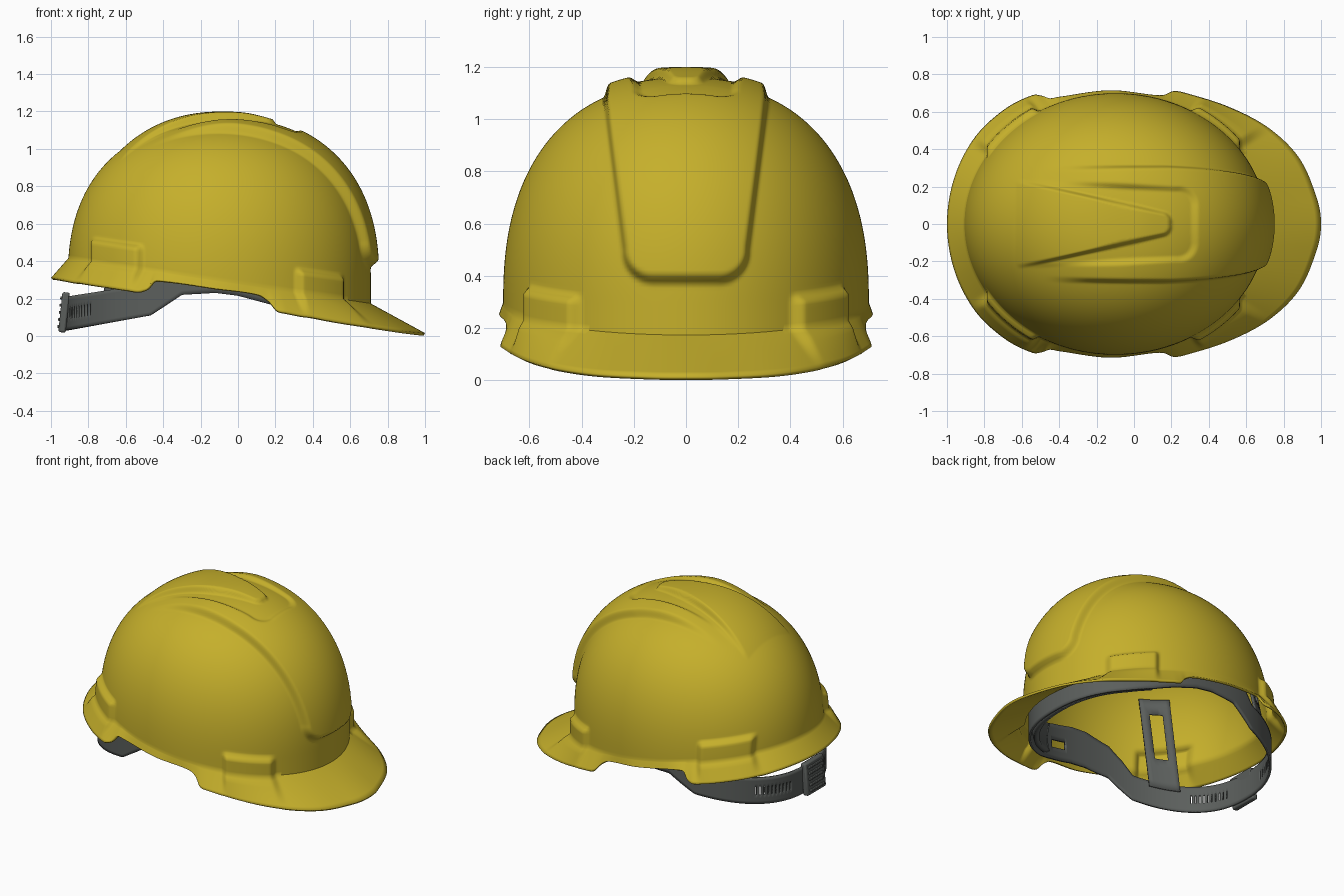
import bpy, bmesh, math
from mathutils import Vector

cube = bpy.data.objects.get("Cube")
if cube:
    bpy.data.objects.remove(cube)

CX, AX, AY = -0.1, 0.81, 0.70      # dome plan ellipse
Z0, H, P = 0.30, 0.84, 2.35        # dome profile


def material(name, rgb, rough):
    m = bpy.data.materials.new(name)
    m.use_nodes = True
    m.diffuse_color = (*rgb, 1)
    b = m.node_tree.nodes["Principled BSDF"]
    b.inputs["Base Color"].default_value = (*rgb, 1)
    b.inputs["Roughness"].default_value = rough
    return m


YELLOW = material("safety_yellow", (0.56, 0.43, 0.024), 0.45)
GREY = material("dark_grey_plastic", (0.105, 0.114, 0.108), 0.6)


def step(v):
    v = min(max(v, 0), 1)
    return v * v * (3 - 2 * v)


def lerp(a, b, k):
    return a + (b - a) * k


def grid_object(name, rows, mat, thickness, closed=False, skip=None):
    """Mesh from rows of points; skip(row, col, centre) leaves holes."""
    bm = bmesh.new()
    vs = [[bm.verts.new(p) for p in r] for r in rows]
    n = len(rows[0])
    for i in range(len(rows) - 1):
        for j in range(n if closed else n - 1):
            k = (j + 1) % n
            q = [vs[i][j], vs[i][k], vs[i + 1][k], vs[i + 1][j]]
            if skip and skip(i, j, (q[0].co + q[2].co) / 2):
                continue
            bm.faces.new(q)
    bmesh.ops.remove_doubles(bm, verts=bm.verts, dist=0.00005)
    bmesh.ops.delete(bm, geom=[v for v in bm.verts if not v.link_faces], context='VERTS')
    me = bpy.data.meshes.new(name)
    bm.to_mesh(me)
    bm.free()
    ob = bpy.data.objects.new(name, me)
    bpy.context.collection.objects.link(ob)
    me.materials.append(mat)
    mod = ob.modifiers.new("thickness", 'SOLIDIFY')
    mod.thickness, mod.offset = thickness, -1
    bpy.ops.object.select_all(action='DESELECT')
    ob.select_set(True)
    bpy.context.view_layer.objects.active = ob
    bpy.ops.object.shade_smooth_by_angle(angle=math.radians(55))


# Rim: half outline from the back to the tip of the peak
RIM = [Vector(p) for p in (
    (-1, 0, .31), (-.96, .25, .305), (-.85, .465, .285), (-.69, .615, .26),
    (-.54, .69, .24), (-.49, .685, .25), (-.45, .672, .295), (-.4, .68, .295),
    (-.13, .715, .255), (.11, .69, .22), (.16, .69, .19), (.21, .71, .137),
    (.26, .705, .125), (.51, .625, .08), (.725, .51, .05), (.885, .35, .027),
    (.98, .13, .016), (1, 0, .015))]


def smooth_path(pts, per):
    """Smooth curve through pts, mirrored tangents at both ends."""
    flip = lambda p: Vector((p.x, -p.y, p.z))
    q = [flip(pts[1])] + pts + [flip(pts[-2])]
    tan = [(q[i + 1] - q[i - 1]) / ((q[i + 1] - q[i]).length + (q[i] - q[i - 1]).length)
           for i in range(1, len(q) - 1)]
    out = []
    for i in range(len(pts) - 1):
        d = (pts[i + 1] - pts[i]).length
        n = max(3, round(d * per))
        for k in range(n):
            t = k / n
            a, b = (1 + 2 * t) * (1 - t) ** 2, t * t * (3 - 2 * t)
            out.append(a * pts[i] + b * pts[i + 1]
                       + d * t * (1 - t) ** 2 * tan[i] - d * t * t * (1 - t) * tan[i + 1])
    return out + [pts[-1]]


half = smooth_path(RIM, 75)
rim = half + [Vector((p.x, -p.y, p.z)) for p in half[-2:0:-1]]
rim.reverse()                      # anticlockwise, so normals face out


def foot(x):
    return 0.28 - 0.15 * x


def rounded_box(a, b, r):
    """Distance to a corner bounded by a < 0 and b < 0, rounded by r."""
    a, b = a + r, b + r
    return math.hypot(max(a, 0), max(b, 0)) + min(max(a, b), 0) - r


def relief(p):
    """Height of raised and sunk details above the plain dome."""
    x, y, z = p.x, abs(p.y), p.z
    # Raised front panel with rounded lower corners
    w = 0.25 + 0.07 * min(max((z - 0.5) / 0.55, 0), 1)
    h = 0.045 * step(-rounded_box(y - w, 0.362 - z, 0.13) / 0.045) * step((x + 0.5) / 0.5)
    # Crown recess with a tongue inside it
    if z > 0.85 and -0.64 < x < 0.4:
        k = min(max((x + 0.6) / 0.8, 0), 1)
        sd = rounded_box(y - lerp(0.245, 0.195, k), x - 0.325, 0.1)
        h = lerp(h, 0.028 * k, step(-sd / 0.032) * step((x + 0.6) / 0.08))
        sd = rounded_box(y - lerp(0.24, 0.06, k), x - 0.2, 0.05)
        rise = math.sin(math.pi / 2 * min(max((x + 0.63) / 0.56, 0), 1))
        h = lerp(h, 0.06 * rise - 0.012 * step(x / 0.2), step(-sd / 0.03))
    # Four accessory slot blocks near the rim
    top = step((foot(x) + 0.135 - z) / 0.035)
    for lo, hi in ((0.30, 0.57), (-0.79, -0.50)):
        if y > 0.25:
            h = max(h, 0.034 * top * step((x - lo) / 0.035) * step((hi - x) / 0.035))
    return h


def dome_point(c, s, z):
    u = max(0, (z - Z0) / H)
    rad = max(0, 1 - u ** P) ** (1 / P)
    p = Vector((CX + AX * rad * c, AY * rad * s, z))
    k = rad ** (P - 1)
    n = Vector((k * c / AX, k * s / AY, u ** (P - 1) / H)).normalized()
    return p, n


# Shell: flared skirt and peak, then the dome with its relief
DOME, SKIRT = 125, 9
angles = [math.atan2(p.y / AY, (p.x - CX) / AX) for p in rim]
trig = [(math.cos(a), math.sin(a)) for a in angles]
rows = []
for i in range(SKIRT):
    k = i / SKIRT
    row = []
    for e, (c, s) in zip(rim, trig):
        p, n = dome_point(c, s, foot(CX + AX * c))
        row.append(e.lerp(p, k) + n * relief(p) * min(1, 1.3 * k))
    rows.append(row)
for i in range(DOME + 1):
    t = math.sin(math.pi / 2 * i / DOME) ** (2 / P)
    row = []
    for c, s in trig:
        p, n = dome_point(c, s, lerp(foot(CX + AX * c), Z0 + H, t))
        row.append(p + n * relief(p))
    rows.append(row)
grid_object("helmet_shell", rows, YELLOW, 0.015, closed=True)

# Headband: ribbon around the head, edges vary along x
BX, BAX, BAY = -0.13, 0.79, 0.62
EDGES = ((-.92, .03, .21), (-.47, .11, .28), (-.4, .155, .36), (-.3, .22, .44),
         (-.12, .23, .48), (0, .215, .47), (.17, .17, .42), (.3, .13, .37),
         (.45, .1, .31), (.66, .075, .24))


def band_edges(x):
    for (x0, a0, b0), (x1, a1, b1) in zip(EDGES, EDGES[1:]):
        if x <= x1:
            k = max(0, (x - x0) / (x1 - x0))
            return lerp(a0, a1, k), lerp(b0, b1, k)
    return EDGES[-1][1:]


def band_point(a, v, scale=1.0):
    """Point on the slightly squared band at angle a, v of the way up."""
    c, s = (math.copysign(abs(f) ** 0.87, f) for f in (math.cos(a), math.sin(a)))
    lo, hi = band_edges(BX + BAX * c)
    return Vector((BX + BAX * scale * c, BAY * scale * s, lerp(lo, hi, v)))


def band_holes(i, j, c):
    adjuster = c.x < -0.79 and abs(c.y) > 0.14 and j % 3 == 0 and 3 <= i <= 5
    side_slot = 0.05 < c.x < 0.19 and 3 <= i <= 4
    return adjuster or side_slot


COLS, ROWS = 432, 9
grid_object("headband", [[band_point(2 * math.pi * j / COLS, i / ROWS) for j in range(COLS)]
                         for i in range(ROWS + 1)], GREY, 0.015, True, band_holes)

# Brow pad: thick cushion inside the front of the band
pad = [[band_point(math.radians(-60 + 120 * j / 40), 0.05 + 0.9 * i / 8,
                   0.975 - 0.02 * abs(i / 4 - 1) ** 2) for j in range(41)] for i in range(9)]
grid_object("brow_pad", pad, GREY, 0.035)


# Suspension tabs: slotted straps from the band up to the shell
def suspension_tab(name, degrees):
    rows = []
    for i in range(13):
        row = []
        for j in range(8):
            a = math.radians(degrees + (j - 3.5) * 2.5)
            base = band_point(a, 0.75, 0.97)
            d, n = dome_point(math.cos(a), math.sin(a), 0.8)
            row.append(base.lerp(d - n * 0.03, i / 12))
        rows.append(row)
    grid_object(name, rows, GREY, 0.012, skip=lambda i, j, c: 4 <= i <= 9 and 2 <= j <= 4)


for side, sign in (("left", 1), ("right", -1)):
    suspension_tab(f"front_{side}_tab", 50 * sign)
    suspension_tab(f"back_{side}_tab", 130 * sign)


# Rear buckle: bevelled block with grip ribs, leaning outward at the bottom
def block(name, centre, size, bevel):
    bpy.ops.mesh.primitive_cube_add(size=1, location=centre, rotation=(0, math.radians(6), 0))
    ob = bpy.context.object
    ob.name = name
    ob.scale = size
    bpy.ops.object.transform_apply(location=False, rotation=False, scale=True)
    mod = ob.modifiers.new("bevel", 'BEVEL')
    mod.width, mod.segments = bevel, 2
    ob.data.materials.append(GREY)
    bpy.ops.object.shade_smooth_by_angle(angle=math.radians(40))


block("rear_buckle", (-0.93, -0.05, 0.126), (0.04, 0.2, 0.215), 0.01)
for i in range(5):
    z = 0.05 + 0.038 * i
    block(f"buckle_rib_{i + 1}", (-0.95 + 0.1 * (z - 0.126), -0.05, z), (0.016, 0.15, 0.016), 0.004)
